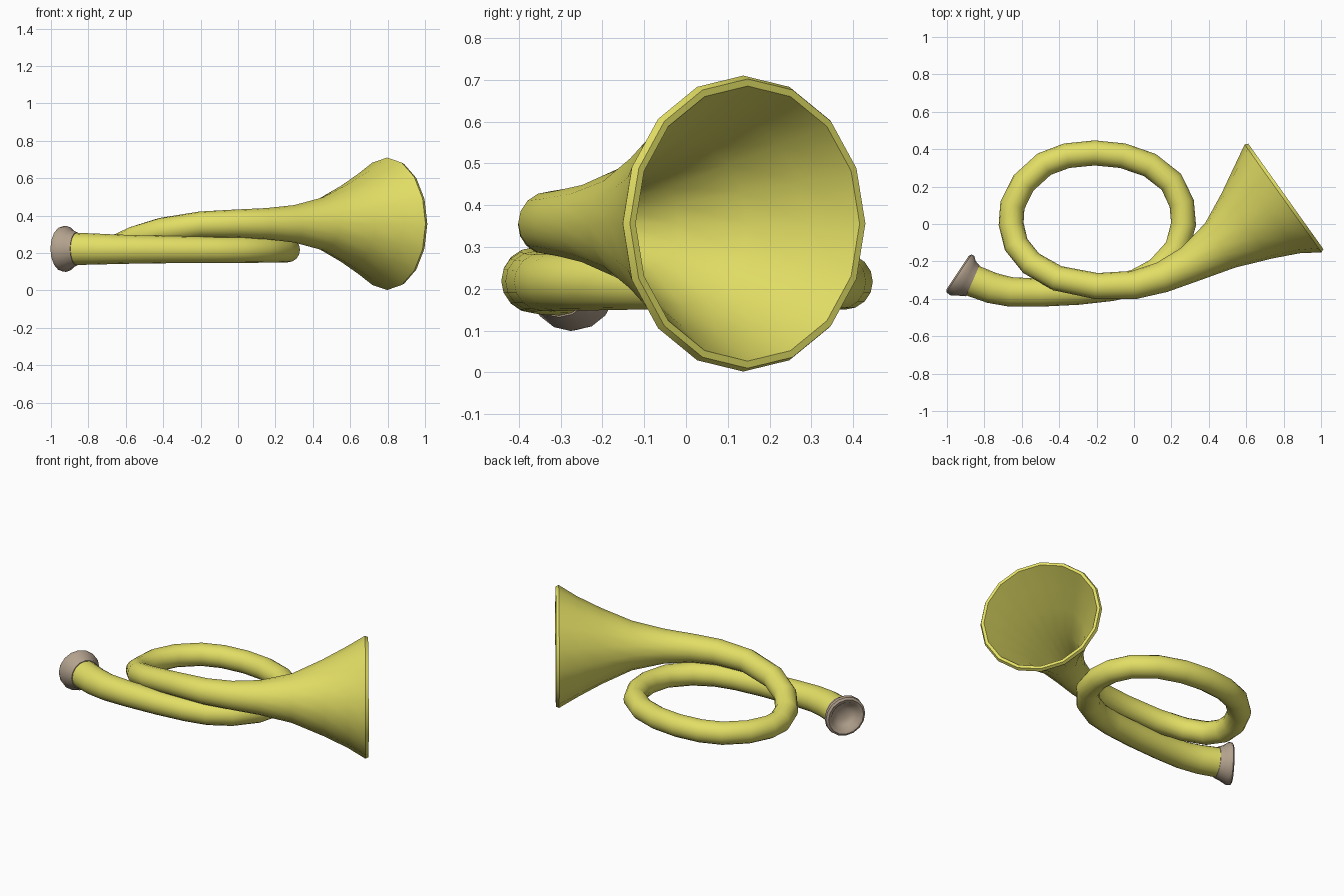
import bpy, bmesh, math
from mathutils import Vector

if "Cube" in bpy.data.objects:
    bpy.data.objects.remove(bpy.data.objects["Cube"])

SIDES = 16
UP = Vector((0, 0, 1))


def material(name, rgb):
    m = bpy.data.materials.new(name)
    m.diffuse_color = (*rgb, 1)
    m.use_nodes = True
    m.node_tree.nodes["Principled BSDF"].inputs["Base Color"].default_value = m.diffuse_color
    return m


def frames(path):
    """Turn (x, y, z, radius) stations into (point, tangent, radius)."""
    pts = [Vector(p[:3]) for p in path]
    n = len(pts)
    return [(pts[i], (pts[min(i + 1, n - 1)] - pts[max(i - 1, 0)]).normalized(), path[i][3])
            for i in range(n)]


def sweep(name, stations, mat):
    """Skin circular rings through the stations and cap both ends."""
    bm = bmesh.new()
    rings = []
    for p, t, r in stations:
        side = t.cross(UP).normalized()
        up = side.cross(t)
        rings.append([bm.verts.new(p + r * (math.sin(a) * side + math.cos(a) * up))
                      for a in (2 * math.pi * k / SIDES for k in range(SIDES))])
    for a, b in zip(rings, rings[1:]):
        for k in range(SIDES):
            j = (k + 1) % SIDES
            bm.faces.new((a[k], a[j], b[j], b[k]))
    bm.faces.new(rings[0])
    bm.faces.new(rings[-1])
    bmesh.ops.recalc_face_normals(bm, faces=bm.faces)
    me = bpy.data.meshes.new(name)
    bm.to_mesh(me)
    bm.free()
    me.materials.append(mat)
    ob = bpy.data.objects.new(name, me)
    bpy.context.collection.objects.link(ob)
    bpy.ops.object.select_all(action='DESELECT')
    ob.select_set(True)
    bpy.context.view_layer.objects.active = ob
    bpy.ops.object.shade_smooth_by_angle(angle=math.radians(50))
    return ob


brass = material("brass", (0.76, 0.73, 0.13))
wood = material("mouthpiece_tan", (0.45, 0.36, 0.27))

# Lead pipe: mouthpiece end to the start of the loop
lead = [(-0.87, -0.30, 0.222, 0.086), (-0.76, -0.342, 0.221, 0.083),
        (-0.66, -0.363, 0.22, 0.079), (-0.50, -0.367, 0.219, 0.075),
        (-0.30, -0.36, 0.218, 0.072), (-0.12, -0.342, 0.217, 0.07),
        (0.01, -0.312, 0.217, 0.07), (0.13, -0.245, 0.217, 0.069)]

# Loop: flat most of the way round, then rising over the lead pipe
flat = [(0.23, -0.13), (0.265, 0), (0.255, 0.11), (0.2, 0.225), (0.085, 0.315),
        (-0.06, 0.365), (-0.21, 0.38), (-0.36, 0.365), (-0.48, 0.32),
        (-0.59, 0.22), (-0.65, 0.1), (-0.657, 0)]
loop = [(x, y, 0.217, 0.067) for x, y in flat]
rise = [(-0.63, -0.11, 0.24, 0.067), (-0.55, -0.21, 0.278, 0.067),
        (-0.41, -0.29, 0.32, 0.068), (-0.2, -0.332, 0.352, 0.07)]

# Bell: flares out to the mouth
bell = [(0, -0.326, 0.357, 0.076), (0.15, -0.285, 0.357, 0.083),
        (0.30, -0.215, 0.356, 0.1), (0.46, -0.115, 0.356, 0.143),
        (0.602, -0.01, 0.356, 0.22), (0.71, 0.075, 0.356, 0.29),
        (0.797, 0.137, 0.356, 0.354)]

outer = frames(lead + loop + rise + bell)
p, t, r = outer[-1]
lip = [(p + 0.018 * t, t, r - 0.008), (p + 0.018 * t, t, r - 0.025)]
inner = [(q, u, s - 0.022) for q, u, s in reversed(outer[-6:-1])]
sweep("horn_tube_and_bell", outer + lip + inner, brass)

# Mouthpiece: flared cup with a hollow centre
cup = frames([(-0.862, -0.304, 0.222, 0.09), (-0.892, -0.291, 0.222, 0.103),
              (-0.918, -0.276, 0.222, 0.123), (-0.936, -0.264, 0.222, 0.121)])
p, t, r = cup[-1]
hollow = [(p + 0.008 * t, t, 0.108), (p, t, 0.088),
          (p - 0.03 * t, t, 0.068), (p - 0.045 * t, t, 0.035)]
sweep("mouthpiece", cup + hollow, wood)
